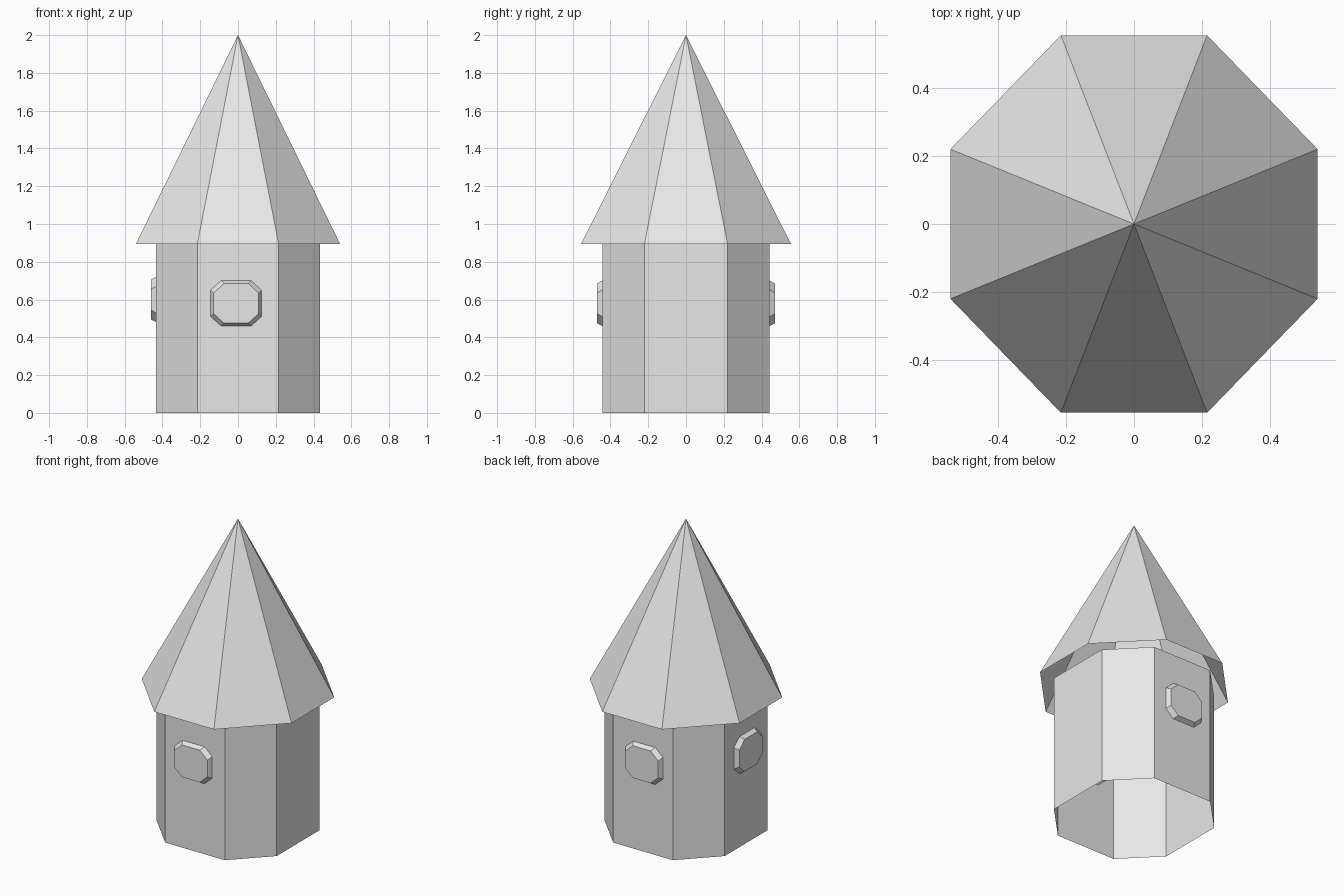
import bpy
import bmesh
from mathutils import Vector

cube = bpy.data.objects.get("Cube")
if cube:
    bpy.data.objects.remove(cube, do_unlink=True)

GREY = (0.8, 0.8, 0.8, 1.0)
stone = bpy.data.materials.new("plain_grey")
stone.use_nodes = True
stone.diffuse_color = GREY
stone.node_tree.nodes["Principled BSDF"].inputs["Base Color"].default_value = GREY


def octagon(half_w, half_h, cut_w, cut_h):
    """Counter-clockwise rectangle outline with its corners cut off."""
    a, b = half_w - cut_w, half_h - cut_h
    return [(half_w, -b), (half_w, b), (a, half_h), (-a, half_h),
            (-half_w, b), (-half_w, -b), (-a, -half_h), (a, -half_h)]


def build(name, rings, cap=False, tip=None):
    """Skin a stack of rings, then close the end with a face or a point."""
    bm = bmesh.new()
    loops = [[bm.verts.new(p) for p in ring] for ring in rings]
    for low, high in zip(loops, loops[1:]):
        for i in range(len(low)):
            j = (i + 1) % len(low)
            bm.faces.new((low[i], low[j], high[j], high[i]))
    end = loops[-1]
    if cap:
        bm.faces.new(end)
    if tip is not None:
        point = bm.verts.new(tip)
        for i in range(len(end)):
            bm.faces.new((end[i], end[(i + 1) % len(end)], point))
    mesh = bpy.data.meshes.new(name)
    bm.to_mesh(mesh)
    bm.free()
    mesh.materials.append(stone)
    obj = bpy.data.objects.new(name, mesh)
    bpy.context.collection.objects.link(obj)
    return obj


def window(name, centre, normal):
    """Raised panel with cut corners and sloping edges."""
    centre, normal = Vector(centre), Vector(normal)
    up = Vector((0, 0, 1))
    side = up.cross(normal)

    def ring(inset, depth):
        outline = octagon(0.137 - inset, 0.123 - inset, 0.055, 0.05)
        return [centre + side * u + up * v + normal * depth for u, v in outline]

    build(name, [ring(0, -0.005), ring(0.018, 0.028)], cap=True)


EAVES = 0.895

# Tower wall: open eight-sided shell
wall = octagon(0.433, 0.443, 0.218, 0.223)
build("tower_wall", [[(x, y, z) for x, y in wall] for z in (0, EAVES)])

# Roof: hollow eight-sided spire
rim = octagon(0.54, 0.555, 0.325, 0.335)
build("roof", [[(x, y, EAVES) for x, y in rim]], tip=(0, 0, 2))

# Windows on three sides
window("front_window", (-0.01, -0.443, 0.58), (0, -1, 0))
window("back_window", (-0.01, 0.443, 0.58), (0, 1, 0))
window("right_window", (-0.433, -0.01, 0.6), (-1, 0, 0))
